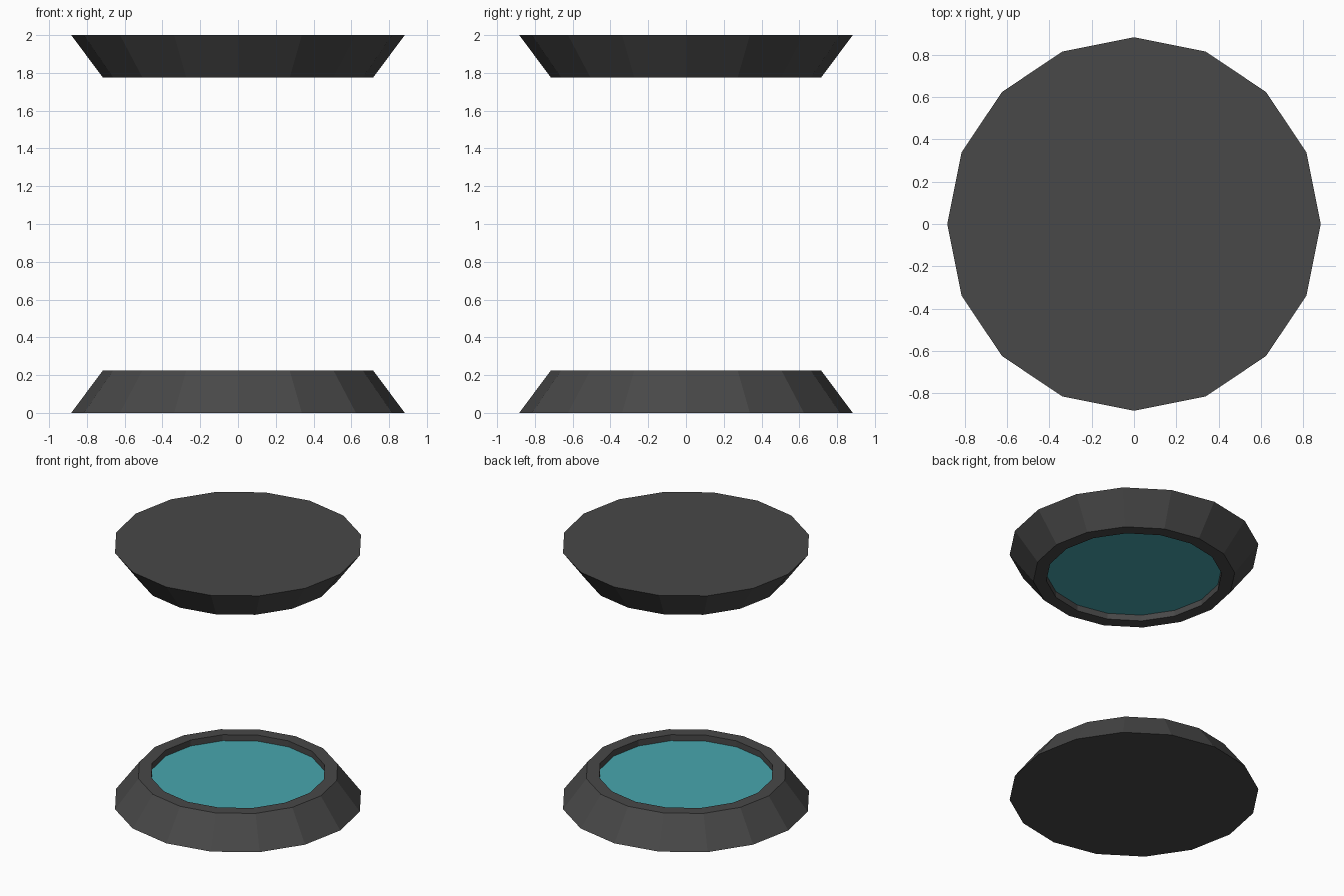
import bpy, bmesh, math

if "Cube" in bpy.data.objects:
    bpy.data.objects.remove(bpy.data.objects["Cube"])

SIDES = 16
R_BASE, R_RIM, R_IN = 0.883, 0.715, 0.622
H, FLOOR = 0.225, 0.178


def material(name, rgb):
    m = bpy.data.materials.new(name)
    m.diffuse_color = (*rgb, 1)
    m.use_nodes = True
    m.node_tree.nodes["Principled BSDF"].inputs["Base Color"].default_value = m.diffuse_color
    return m


def ring(bm, r, z):
    return [bm.verts.new((r * math.cos(2 * math.pi * i / SIDES),
                          r * math.sin(2 * math.pi * i / SIDES), z))
            for i in range(SIDES)]


def add_object(name, bm, mat):
    me = bpy.data.meshes.new(name)
    bm.to_mesh(me)
    bm.free()
    me.materials.append(mat)
    ob = bpy.data.objects.new(name, me)
    bpy.context.collection.objects.link(ob)
    return ob


dark = material("dark_metal", (0.065, 0.065, 0.065))
teal = material("teal_glow", (0.065, 0.38, 0.42))

# Tapered housing: base cap, sloped side, flat rim, recessed wall
bm = bmesh.new()
profile = [(R_BASE, 0), (R_RIM, H), (R_IN, H), (R_IN, FLOOR)]
rings = [ring(bm, r, z) for r, z in profile]
bm.faces.new(rings[0][::-1])
for a, b in zip(rings, rings[1:]):
    for i in range(SIDES):
        j = (i + 1) % SIDES
        bm.faces.new((a[i], a[j], b[j], b[i]))
housing = add_object("lower_housing", bm, dark)

# Recessed glowing panel closing the housing
bm = bmesh.new()
bm.faces.new(ring(bm, R_IN, FLOOR))
panel = add_object("lower_panel", bm, teal)

# Upper pad: the same parts turned upside down
for part in (housing, panel):
    top = part.copy()
    top.name = part.name.replace("lower", "upper")
    top.rotation_euler = (math.pi, 0, 0)
    top.location.z = 2
    bpy.context.collection.objects.link(top)
